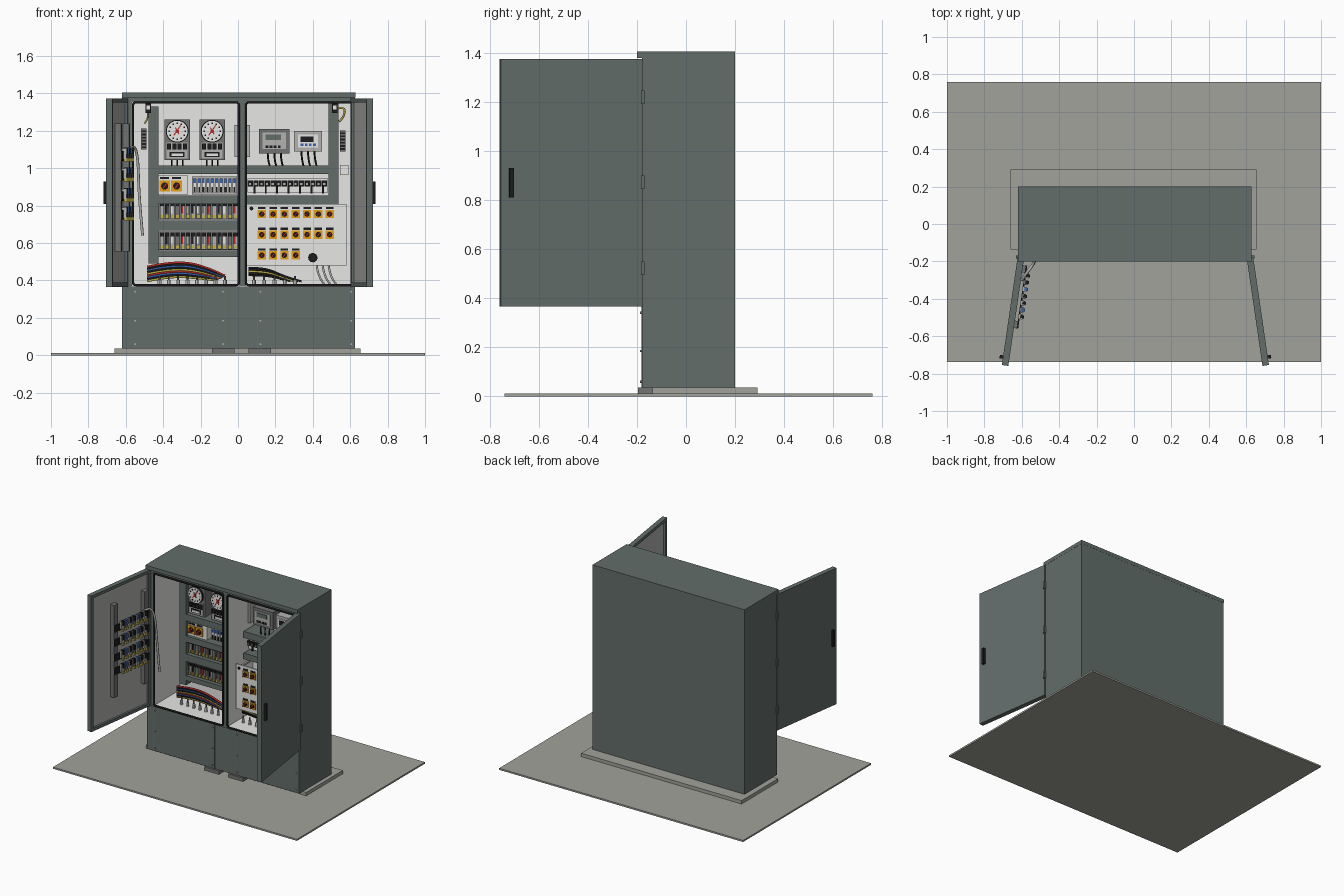
import bpy, bmesh, math
from mathutils import Matrix, Vector

old = bpy.data.objects.get("Cube")
if old:
    bpy.data.objects.remove(old)

COLOURS = {
    "cabinet green": (.125, .155, .146), "concrete": (.36, .36, .33), "panel white": (.8, .8, .79),
    "mid grey": (.17, .175, .17), "light grey": (.45, .45, .44), "black": (.012, .012, .013),
    "orange": (.87, .38, .01), "red": (.45, .025, .02), "blue": (.04, .13, .45), "yellow": (.55, .45, .06)}
GREEN, STONE, WHITE, GREY, LIGHT, BLACK, ORANGE, RED, BLUE, YELLOW = COLOURS
MATS = {}
for label, rgb in COLOURS.items():
    m = bpy.data.materials.new(label)
    m.use_nodes = True
    m.diffuse_color = (*rgb, 1)
    m.node_tree.nodes["Principled BSDF"].inputs["Base Color"].default_value = (*rgb, 1)
    MATS[label] = m


class Part:
    """Collects boxes and cylinders into one mesh object."""
    def __init__(self, name, xf=None):
        self.name, self.xf, self.bm, self.used = name, xf or Matrix(), bmesh.new(), []

    def paint(self, verts, mat):
        if mat not in self.used:
            self.used.append(mat)
        for f in {f for v in verts for f in v.link_faces}:
            f.material_index = self.used.index(mat)

    def box(self, x0, x1, y0, y1, z0, z1, mat, turn=0):
        mid = Vector((x0 + x1, y0 + y1, z0 + z1)) / 2
        t = Matrix.Translation(mid) @ Matrix.Rotation(turn, 4, 'Y') @ Matrix.Diagonal((x1 - x0, y1 - y0, z1 - z0, 1))
        self.paint(bmesh.ops.create_cube(self.bm, size=1, matrix=self.xf @ t)["verts"], mat)
        return self

    def cyl(self, x, y, z, r, depth, mat, axis='Y', sides=16):
        t = Matrix.Translation((x, y, z))
        if axis == 'Y':
            t = t @ Matrix.Rotation(math.pi / 2, 4, 'X')
        self.paint(bmesh.ops.create_cone(self.bm, cap_ends=True, segments=sides, radius1=r, radius2=r,
                                         depth=depth, matrix=self.xf @ t)["verts"], mat)
        return self

    def done(self):
        bmesh.ops.recalc_face_normals(self.bm, faces=self.bm.faces)
        me = bpy.data.meshes.new(self.name)
        self.bm.to_mesh(me)
        self.bm.free()
        for mat in self.used:
            me.materials.append(MATS[mat])
        bpy.context.collection.objects.link(bpy.data.objects.new(self.name, me))


def tube(name, pts, r, mat, closed=False):
    cu = bpy.data.curves.new(name, 'CURVE')
    cu.dimensions, cu.bevel_depth, cu.bevel_resolution = '3D', r, 1
    cu.use_fill_caps = True
    sp = cu.splines.new('POLY' if closed else 'NURBS')
    sp.points.add(len(pts) - 1)
    for p, co in zip(sp.points, pts):
        p.co = (*co, 1)
    sp.use_cyclic_u = closed
    if not closed:
        sp.order_u, sp.use_endpoint_u, sp.resolution_u = 3, True, 6
    cu.materials.append(MATS[mat])
    tmp = bpy.data.objects.new(name, cu)
    bpy.context.collection.objects.link(tmp)
    me = bpy.data.meshes.new_from_object(tmp.evaluated_get(bpy.context.evaluated_depsgraph_get()))
    bpy.data.objects.remove(tmp)
    me.polygons.foreach_set("use_smooth", [True] * len(me.polygons))
    bpy.context.collection.objects.link(bpy.data.objects.new(name, me))


def box(name, *args):
    Part(name).box(*args).done()


# Ground slab, plinth and cable entry blocks
box("ground_slab", -1, 1, -.738, .76, 0, .012, STONE)
box("plinth", -.66, .655, -.137, .292, .012, .037, STONE)
for x in (-.14, .057):
    box("entry_block", x, x + .12, -.195, -.13, .012, .037, GREY)

# Cabinet shell
L, R, F, B, LOW, TOP = -.619, .626, -.18, .199, .369, 1.358
box("roof", -.62, .627, -.2, .2, 1.378, 1.405, GREEN)
box("base_body", L, R, F, B, .037, LOW - .004, GREEN)
box("back_wall", L, R, .14, B, LOW - .004, 1.378, GREEN)
box("left_wall", L, -.57, F, .14, LOW - .004, 1.378, GREEN)
box("right_wall", .618, R, F, .14, LOW - .004, 1.378, GREEN)
box("mullion", .008, .039, F, -.165, LOW, TOP, GREEN)
box("head_rail", -.57, .618, F, .14, TOP, 1.378, GREEN)
liner = Part("interior_liner")
liner.box(-.57, .618, .13, .14, LOW, TOP, WHITE).box(-.57, .618, -.175, .13, LOW - .004, LOW, WHITE)
liner.box(-.57, -.566, -.175, .13, LOW, TOP, WHITE).box(.614, .618, -.175, .13, LOW, TOP, WHITE)
liner.box(.018, .03, -.165, .13, LOW, TOP, WHITE).box(-.57, .618, -.175, .13, TOP - .003, TOP, WHITE).done()

# Base panel seams and screws
trim = Part("base_panel_trim")
for x in (-.567, -.065, .105):
    trim.box(x - .001, x + .001, F - .002, F, .037, LOW, GREY)
for x in (-.55, -.08, .12, .605):
    for z in (.06, .185, .34):
        trim.cyl(x, F - .004, z, .005, .008, LIGHT, sides=8)
trim.done()

# Rubber seals around the two openings
for x0, x1 in ((-.567, .01), (.037, .62)):
    pts, c = [], .02
    for k, (cx, cz) in enumerate(((x1 - c, TOP - c), (x0 + c, TOP - c), (x0 + c, LOW + c), (x1 - c, LOW + c))):
        for i in range(5):
            a = (k + i / 4) * math.pi / 2
            pts.append((cx + (c - .006) * math.cos(a), F - .003, cz + (c - .006) * math.sin(a)))
    tube("door_seal", pts, .007, BLACK, True)

# Two open doors: u runs from the hinge, v points to the inside
ang = math.radians(8.3)
for side, s, hx in (("right", -1, -.622), ("left", 1, .637)):
    xf = Matrix(((s * math.sin(ang), -s * math.cos(ang), 0, hx), (-math.cos(ang), -math.sin(ang), 0, -.175),
                 (0, 0, 1, 0), (0, 0, 0, 1)))
    W, z0, z1, t = .585, .366, 1.374, .035
    d = Part(side + "_door", xf)
    d.box(0, W, 0, .014, z0, z1, GREEN).box(.02, W - .02, .014, .02, z0 + .02, z1 - .02, LIGHT)
    for u in (0, W - .022):
        d.box(u, u + .022, .014, t, z0, z1, GREEN)
    for z in (z0, z1 - .022):
        d.box(.022, W - .022, .014, t, z, z + .022, GREEN)
    d.box(W - .052, W - .034, -.018, 0, .81, .93, BLACK)
    d.done()
    for z in (.495, .845, 1.19):
        box("hinge", hx - .008, hx + .008, -.184, -.168, z, z + .055, GREEN)
    if s < 0:
        # Terminal rack on the inside of one door
        rack = Part("door_terminal_rack", xf)
        for u in (.04, .34):
            rack.box(u, u + .04, .02, .052, .555, 1.24, GREY)
        for z in (1.08, .975, .865, .765):
            rack.box(.04, .38, .05, .058, z - .04, z + .012, BLACK)
            for i in range(7):
                u = .08 + i * .037
                rack.box(u, u + .026, .05, .074, z - .03, z + .025, (LIGHT, GREY)[i % 2])
                rack.box(u + .004, u + .02, .06, .08, z - .045, z - .025, YELLOW)
                rack.box(u + .004, u + .02, .06, .08, z - .004, z + .03, (BLACK, BLACK, BLUE)[i % 3])
        rack.done()
tube("door_hose", [(-.6, -.3, 1.08), (-.565, -.25, 1.13), (-.535, -.21, 1.08), (-.53, -.19, .85), (-.51, -.19, .64)], .008, LIGHT)

# Wiring ducts
ducts = Part("wiring_ducts")
ducts.box(-.478, -.425, 0, .13, .49, 1.33, GREEN).box(.485, .537, 0, .13, .73, 1.345, GREEN)
for z0, z1 in ((.968, 1.016), (.81, .855), (.668, .722), (.525, .56)):
    ducts.box(-.425, .005, 0, .13, z0, z1, GREEN)
    if z0 > .8:
        ducts.box(.047, .485, 0, .13, z0, z1, GREEN)
ducts.done()

# Dial instruments
for x in (-.325, -.138):
    g = Part("dial_instrument")
    g.box(x - .068, x + .068, -.02, .13, 1.043, 1.262, GREY)
    g.box(x - .056, x + .056, -.024, -.02, 1.053, 1.138, LIGHT)
    g.cyl(x, -.03, 1.198, .061, .012, BLACK, sides=32).cyl(x, -.034, 1.198, .056, .012, WHITE, sides=32)
    for i in range(12):
        a = i * math.tau / 12
        g.box(x + .043 * math.cos(a) - .004, x + .043 * math.cos(a) + .004, -.042, -.04,
              1.194 + .043 * math.sin(a), 1.202 + .043 * math.sin(a), BLACK)
    g.box(x - .003, x + .003, -.044, -.04, 1.17, 1.235, RED, .6).box(x - .003, x + .003, -.044, -.04, 1.18, 1.22, RED, -.5)
    g.cyl(x, -.042, 1.198, .01, .006, RED)
    for i in range(4):
        g.box(x - .054 + i * .028, x - .032 + i * .028, -.034, -.024, 1.1, 1.133, BLACK)
    g.box(x - .04, x + .04, -.028, -.024, 1.06, 1.088, BLACK).box(x - .03, x + .03, -.032, -.028, 1.066, 1.08, WHITE)
    g.done()
    for dx in (-.03, 0, .03):
        tube("dial_lead", [(x + dx, .05, 1.05), (x + dx, .03, 1.0)], .004, BLACK)


def rotary_switch(p, x, y, z, h):
    p.box(x - h, x + h, y - .008, y, z - h, z + h, ORANGE)
    p.cyl(x, y - .011, z, h * .66, .008, BLACK).box(x - h * .2, x + h * .2, y - .03, y - .014, z - h * .6, z + h * .6, RED, .6)


# Main switches and terminal strip
p = Part("main_switches").box(-.424, -.27, .02, .13, .857, .965, WHITE)
for x in (-.392, -.328):
    rotary_switch(p, x, .02, .905, .029)
    p.box(x - .024, x + .024, .016, .02, .942, .953, BLACK)
p.done()
p = Part("terminal_strip").box(-.245, -.005, .06, .13, .86, .955, LIGHT)
for i in range(10):
    x = -.24 + i * .0235
    p.box(x, x + .018, .035, .06, .87, .945, WHITE).box(x + .002, x + .015, .028, .035, .922, .944, BLUE)
    p.box(x + .004, x + .013, .03, .035, .872, .9, BLACK)
p.done()

# Relay rows
for z in (.725, .562):
    p = Part("relay_row").box(-.424, .003, .08, .13, z, z + .1, GREY)
    for i in range(15):
        x = -.418 + i * .028
        p.box(x, x + .022, .02, .08, z + .004, z + .095, (LIGHT, GREY)[i % 2])
        p.box(x + .002, x + .012, .014, .02, z + .034, z + .075, (LIGHT, BLACK, WHITE, GREY, RED)[i % 5])
        p.box(x, x + .022, .012, .02, z + .074, z + .092, BLACK)
        p.box(x + .003, x + .018, .012, .02, z + .008, z + .026, YELLOW)
    p.done()

# Meters
for name, x0, x1, z0, z1, shell in (("grey_meter", .112, .276, 1.08, 1.21, GREY), ("white_meter", .3, .448, 1.09, 1.2, LIGHT)):
    p = Part(name).box(x0, x1, .015, .13, z0, z1, shell)
    p.box(x0 + .02, x1 - .02, .009, .015, z0 + .022, z1 - .02, (LIGHT, WHITE)[shell == LIGHT])
    p.box(x0 + .035, x1 - .045, .004, .009, z1 - .06, z1 - .03, (GREEN, BLACK)[shell == LIGHT])
    for i in range(4):
        p.box(x0 + .035 + i * .022, x0 + .05 + i * .022, .004, .009, z0 + .028, z0 + .042, (BLACK, BLUE)[shell == LIGHT])
    p.done()
    for i in range(3):
        x = (x0 + x1) / 2 + (i - 1) * .035
        tube("meter_lead", [(x, .05, z0 + .01), (x, .03, z0 - .04), (x + .012, .03, 1.01)], .005, BLACK)

# Breaker row
p = Part("breaker_row").box(.05, .482, .05, .13, .87, .945, WHITE)
for i in range(14):
    x = .052 + i * .0305
    p.box(x, x + .028, .03, .05, .903, .935, BLACK).box(x + .006, x + .018, .022, .03, .91, .92, LIGHT)
    if i % 2:
        p.box(x, x + .01, .04, .05, .865, .903, BLACK)
p.done()

# Control panel with rotary switches
p = Part("control_panel").box(.047, .58, -.09, -.078, .48, .81, WHITE)
for x in (.06, .55):
    for z in (.5, .78):
        p.box(x, x + .015, -.078, .13, z, z + .015, LIGHT)
for z, count in ((.755, 7), (.645, 7), (.535, 4)):
    for i in range(count):
        x = .127 + i * .0605
        rotary_switch(p, x, -.09, z, .022)
        p.box(x - .02, x + .02, -.094, -.09, z + .026, z + .037, BLACK)
p.cyl(.4, -.1, .522, .025, .02, BLACK).cyl(.072, -.093, .785, .01, .008, BLACK).done()

# Cable bundles and floor glands
strands = (RED, BLACK, BLUE, BLACK, YELLOW, RED, BLUE, BLACK, YELLOW)
for i, mat in enumerate(strands):
    z, x = .488 - i * .0095, -.07 - i * .006
    tube("left_cable", [(-.485, -.02, z - .015), (-.36, -.03, z + .012), (-.2, -.03, z), (x, -.02, .425 - i * .003)], .007, mat)
for i, mat in enumerate((BLACK, BLACK, YELLOW, BLACK, BLACK)):
    z = .468 - i * .01
    tube("right_cable", [(.055, -.03, z), (.15, -.03, z), (.25, -.03, .42 - i * .004), (.34 - i * .02, -.03, .395)], .006, mat)
p = Part("cable_glands")
for x in [-.42 + i * .05 for i in range(8)] + [.085 + i * .055 for i in range(5)]:
    p.cyl(x, -.06, .388, .01, .03, WHITE, 'Z', 8).cyl(x, -.06, .41, .005, .03, GREY, 'Z', 8)
p.done()
for i in range(3):
    x = .42 + i * .032
    tube("grey_cable", [(x, -.05, .49), (x + .005, -.06, .42), (x + .045, -.05, .375)], .006, LIGHT)

# Lamps, vents and socket
p = Part("lamps_and_vents")
for x in (-.48, .517):
    p.box(x - .014, x + .014, -.03, 0, 1.295, 1.345, BLACK).box(x - .009, x + .009, -.036, -.03, 1.315, 1.335, WHITE)
for x, z in ((-.518, 1.1), (.545, 1.09)):
    p.box(x, x + .03, .055, .13, z, z + .112, GREY)
    for i in range(6):
        p.box(x + .004, x + .026, .05, .055, z + .008 + i * .017, z + .017 + i * .017, BLACK)
p.box(-.018, .006, .05, .13, 1.06, 1.23, LIGHT).box(.045, .065, .05, .13, 1.06, 1.23, LIGHT)
p.box(.545, .592, .06, .13, .965, 1.018, WHITE).done()
tube("right_lamp_lead", [(.535, -.01, 1.32), (.575, -.01, 1.33), (.565, 0, 1.27), (.54, .01, 1.25)], .006, YELLOW)
tube("left_lamp_lead", [(-.485, -.01, 1.3), (-.475, -.01, 1.27), (-.5, 0, 1.24)], .005, YELLOW)
